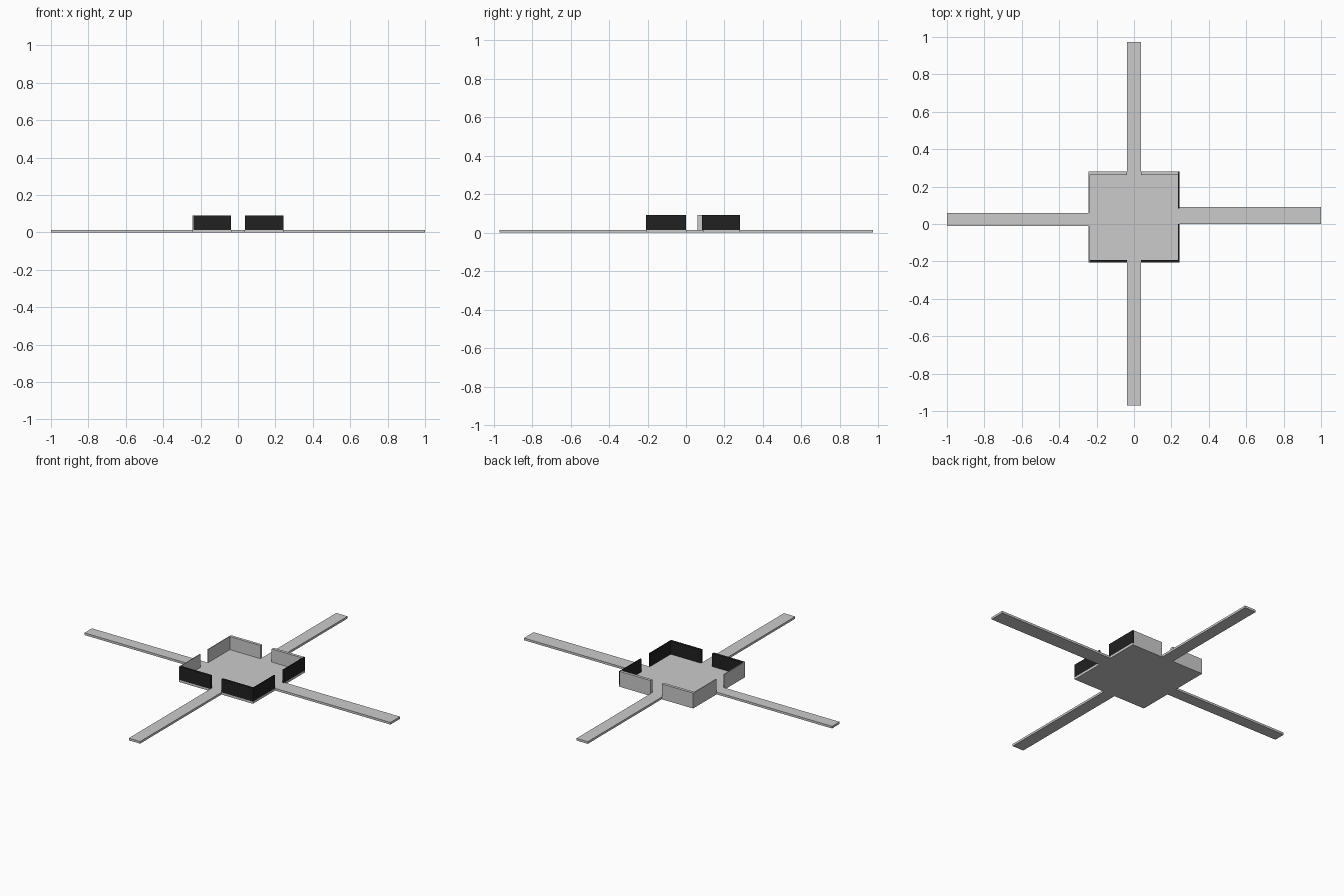
import bpy, bmesh
from mathutils import Matrix, Vector

if "Cube" in bpy.data.objects:
    bpy.data.objects.remove(bpy.data.objects["Cube"])

dark = bpy.data.materials.new("dark_wall")
dark.diffuse_color = (0.015, 0.015, 0.015, 1)
dark.use_nodes = True
dark.node_tree.nodes["Principled BSDF"].inputs["Base Color"].default_value = dark.diffuse_color

T = 0.013      # floor thickness
H = 0.091      # wall top
X0, X1, Y0, Y1 = -0.243, 0.243, -0.207, 0.28   # tray outline


def box(name, x0, x1, y0, y1, z0, z1, mat=None):
    lo, hi = Vector((x0, y0, z0)), Vector((x1, y1, z1))
    bm = bmesh.new()
    bmesh.ops.create_cube(bm, size=1, matrix=Matrix.LocRotScale(
        (lo + hi) / 2, None, hi - lo))
    mesh = bpy.data.meshes.new(name)
    bm.to_mesh(mesh)
    bm.free()
    if mat:
        mesh.materials.append(mat)
    obj = bpy.data.objects.new(name, mesh)
    bpy.context.collection.objects.link(obj)


# Tray floor
box("tray_floor", X0, X1, Y0, Y1, 0, T)

# Four arms running out from the tray
box("front_arm", -0.037, 0.037, -0.97, Y0, 0, T)
box("back_arm", -0.037, 0.037, Y1, 0.973, 0, T)
box("left_arm", -1.0, X0, -0.01, 0.06, 0, T)
box("right_arm", X1, 1.0, 0.0, 0.09, 0, T)

# Front and back walls, each split by an arm opening
for side, x0, x1 in (("left", X0 + 0.005, -0.037), ("right", 0.037, X1 - 0.007)):
    box("front_wall_" + side, x0, x1, Y0, Y0 + 0.014, T, H, dark)
    box("back_wall_" + side, x0, x1, Y1 - 0.017, Y1, T, H)

# Left and right walls, each split by an arm opening
for end, left_span, right_span in (("front", (Y0, -0.01), (Y0, 0.0)),
                                   ("back", (0.06, Y1), (0.082, Y1))):
    box("left_wall_" + end, X0, X0 + 0.005, *left_span, T, H)
    box("right_wall_" + end, X1 - 0.007, X1, *right_span, T, H, dark)
